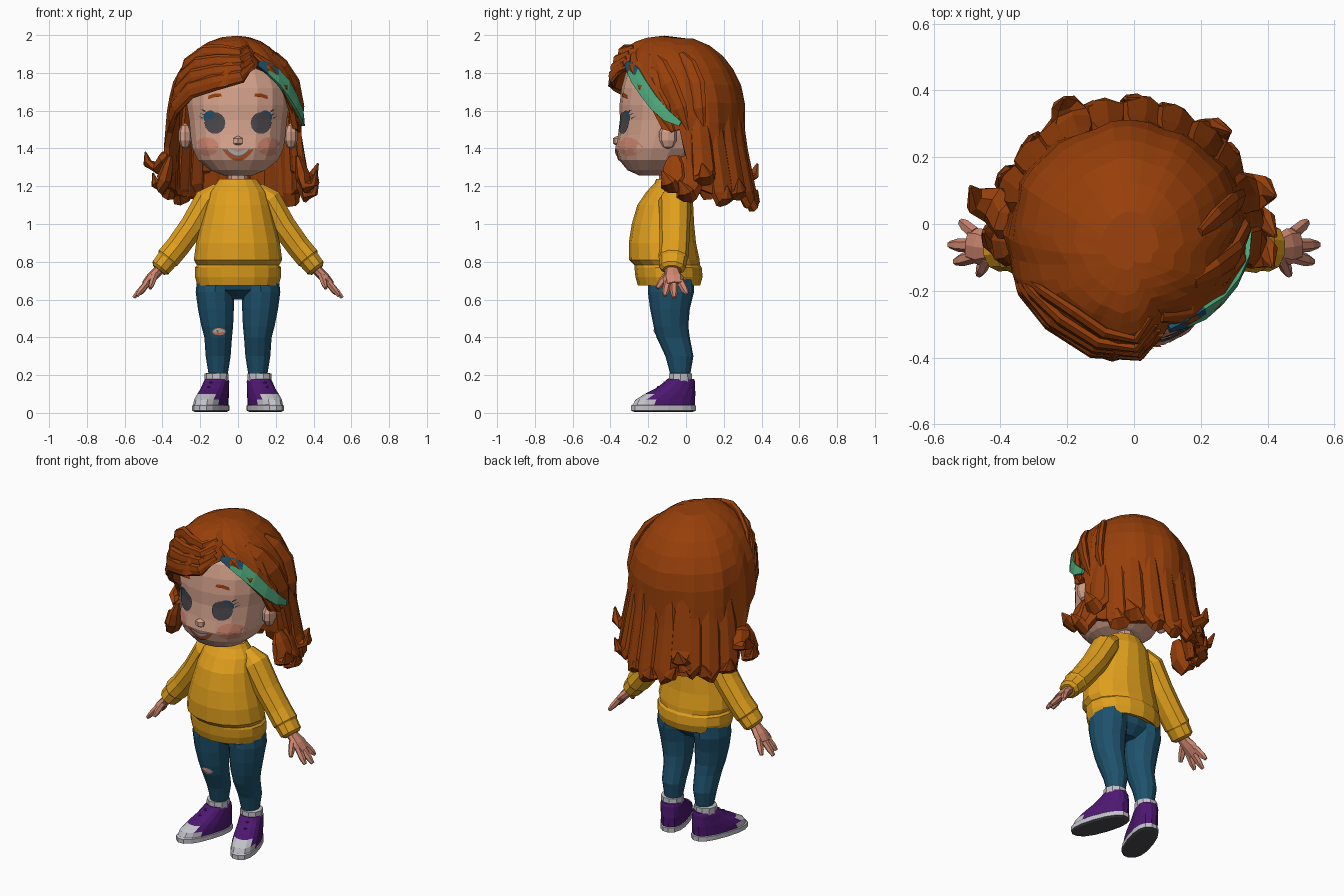
import bpy, bmesh, random
from math import sin, cos, pi, radians, copysign
from mathutils import Vector, Matrix
from mathutils.bvhtree import BVHTree

if "Cube" in bpy.data.objects:
    bpy.data.objects.remove(bpy.data.objects["Cube"], do_unlink=True)
random.seed(4)


def material(name, *rgb):
    m = bpy.data.materials.new(name)
    m.use_nodes = True
    m.diffuse_color = (*rgb, 1)
    m.node_tree.nodes["Principled BSDF"].inputs["Base Color"].default_value = (*rgb, 1)
    return m


HAIR = material("auburn_hair", .31, .05, .003)
SKIN = material("skin", .66, .36, .26)
PINK = material("rosy_skin", .62, .24, .16)
KNIT = material("mustard_knit", .75, .35, .012)
DENIM = material("blue_denim", .013, .083, .15)
PURPLE = material("purple_canvas", .075, .009, .165)
PALE = material("pale_rubber", .54, .54, .59)
DARK = material("dark_grey", .07, .065, .075)
GREEN = material("green_band", .08, .41, .21)
LIP = material("lip", .47, .11, .04)


def finish(name, bm, mats, rule=None, thick=0):
    """Turn a bmesh into a flat-shaded object, colouring faces by rule."""
    bmesh.ops.recalc_face_normals(bm, faces=bm.faces)
    if rule:
        for f in bm.faces:
            f.material_index = rule(f.calc_center_median())
    mesh = bpy.data.meshes.new(name)
    bm.to_mesh(mesh)
    ob = bpy.data.objects.new(name, mesh)
    bpy.context.collection.objects.link(ob)
    for m in mats:
        mesh.materials.append(m)
    if thick:
        mod = ob.modifiers.new("thickness", "SOLIDIFY")
        mod.thickness, mod.offset = thick, -1
    return ob


def skin_rings(bm, rings, closed=True, caps=True):
    """Bridge equal rows of points with quads."""
    rows = [[bm.verts.new(p) for p in r] for r in rings]
    n = len(rows[0])
    for a, b in zip(rows, rows[1:]):
        for i in range(n if closed else n - 1):
            j = (i + 1) % n
            bm.faces.new((a[i], a[j], b[j], b[i]))
    if caps:
        bm.faces.new(rows[0])
        bm.faces.new(rows[-1])
    return rows


def power(v, e):
    return copysign(abs(v) ** e, v)


def loft(name, rings, mats, n=14, e=1, rule=None, move=None):
    """Stack of ovals: z, centre x, centre y, half width, half depth."""
    bm = bmesh.new()
    turn = [2 * pi * i / n for i in range(n)]
    skin_rings(bm, [[(cx + rx * power(sin(t), e), cy - ry * power(cos(t), e), z)
                     for t in turn] for z, cx, cy, rx, ry in rings])
    ob = finish(name, bm, mats, rule)
    if move:
        ob.data.transform(move)
    return ob


def tube(name, pts, sizes, mat, side, n=8):
    """Swept oval along a path; sizes are (half width, half thickness)."""
    pts, rings = [Vector(p) for p in pts], []
    for i, (p, (w, t)) in enumerate(zip(pts, sizes)):
        along = (pts[min(i + 1, len(pts) - 1)] - pts[max(i - 1, 0)]).normalized()
        out = along.cross(Vector(side)).normalized()
        across = out.cross(along)
        rings.append([p + across * w * cos(2 * pi * k / n) + out * t * sin(2 * pi * k / n)
                      for k in range(n)])
    bm = bmesh.new()
    skin_rings(bm, rings)
    return finish(name, bm, [mat])


def ball(name, at, size, mat, seg=10):
    bm = bmesh.new()
    bmesh.ops.create_uvsphere(bm, u_segments=seg, v_segments=seg - 3, radius=1,
                              matrix=Matrix.LocRotScale(Vector(at), None, Vector(size)))
    return finish(name, bm, [mat])


def decal(name, target, outline, mat, lift=.005):
    """Thin plate projected from the front onto a target mesh."""
    bm = bmesh.new()
    bm.from_mesh(target.data)
    tree = BVHTree.FromBMesh(bm)
    bm.free()
    mx = sum(p[0] for p in outline) / len(outline)
    mz = sum(p[1] for p in outline) / len(outline)
    rings = []
    for k in (.05, .35, .7, 1):
        ring = []
        for x, z in outline:
            x, z = mx + (x - mx) * k, mz + (z - mz) * k
            hit = tree.ray_cast(Vector((x, -2, z)), Vector((0, 1, 0)))[0]
            ring.append((x, (hit.y if hit else -.2) - lift, z))
        rings.append(ring)
    bm = bmesh.new()
    rows = skin_rings(bm, rings, caps=False)
    bm.faces.new(rows[0])
    return finish(name, bm, [mat])


def oval(x, z, rx, rz, n=14):
    return [(x + rx * cos(2 * pi * i / n), z + rz * sin(2 * pi * i / n)) for i in range(n)]


def lerp_table(table, key):
    for a, b in zip(table, table[1:]):
        if a[0] <= key <= b[0]:
            f = (key - a[0]) / (b[0] - a[0])
            return [u + (v - u) * f for u, v in zip(a[1:], b[1:])]
    return table[0][1:] if key < table[0][0] else table[-1][1:]


# Head, neck and ears
head = loft("head", [(1.258, 0, -.17, .08, .08), (1.285, 0, -.165, .15, .145), (1.34, 0, -.15, .215, .205),
                     (1.4, 0, -.13, .245, .245), (1.47, 0, -.11, .255, .25), (1.55, 0, -.1, .262, .25),
                     (1.63, 0, -.09, .275, .262), (1.72, 0, -.08, .275, .262), (1.8, 0, -.08, .24, .24),
                     (1.87, 0, -.08, .15, .16), (1.91, 0, -.08, .05, .05)], [SKIN], 18, .92)
loft("neck", [(1.15, 0, -.08, .06, .06), (1.3, 0, -.09, .055, .055)], [SKIN], 10)
ball("nose", (0, -.365, 1.44), (.034, .026, .027), SKIN, 6)
for s, label in ((1, "left"), (-1, "right")):
    ball(label + "_ear", (s * .28, -.095, 1.465), (.037, .05, .07), SKIN, 8)
    # Painted face
    decal(label + "_blush", head, oval(s * .165, 1.41, .062, .05), PINK, .004)
    decal(label + "_iris", head, oval(s * .125 + (-.022 if s < 0 else .02), 1.565, .036, .036), DENIM, .005)
    decal(label + "_pupil", head, oval(s * .122, 1.535, .055, .058), DARK, .0075)
    decal(label + "_brow", head, [(s * x, z) for x, z in
          ((.085, 1.675), (.12, 1.672), (.16, 1.66), (.155, 1.68), (.12, 1.692), (.09, 1.69))], HAIR)
    for k in range(3):
        x, z = s * (.172 + .006 * k), 1.59 - .018 * k
        decal(label + "_lash", head, [(x, z), (x + s * .025, z + .018), (x, z + .008)], DARK)
decal("eye_glint", head, oval(-.15, 1.575, .022, .022), DENIM, .0095)


def smile(w, top, low):
    xs = [w * (i / 5 - 1) for i in range(11)]
    arch = [1 - (x / w) ** 2 for x in xs]
    return ([(x, 1.4 - top * a) for x, a in zip(xs, arch)]
            + [(x, 1.398 - low * a) for x, a in list(zip(xs, arch))[::-1]])


decal("mouth", head, smile(.085, .018, .066), LIP, .005)
decal("teeth", head, smile(.06, .024, .036), PALE, .008)

# Hair shell: half width, centre y and half depth by height
SHELL = [(1.05, .36, .0, .35), (1.2, .385, -.02, .355), (1.35, .375, -.03, .345), (1.5, .368, -.035, .345),
         (1.63, .362, -.045, .355), (1.75, .335, -.06, .345), (1.85, .28, -.075, .305), (1.92, .215, -.085, .25),
         (1.965, .145, -.09, .18), (1.988, .08, -.09, .11), (2.0, 0, -.09, 0)]
# Lower hair edge by angle from the front, positive to the left
EDGE = [(-180, 1.13), (-120, 1.15), (-98, 1.2), (-88, 1.46), (-75, 1.5), (-60, 1.6), (-40, 1.7), (-8, 1.73),
        (12, 1.79), (25, 1.84), (42, 1.79), (52, 1.72), (60, 1.65), (66, 1.55), (75, 1.48), (90, 1.5),
        (99, 1.2), (120, 1.15), (180, 1.13)]
# Flatter front beyond the parting
FLAT = [(-180, 1), (14, 1), (23, .84), (70, .84), (90, 1), (180, 1)]


def on_hair(a, z, lift=0):
    rx, cy, ry = lerp_table(SHELL, z)
    t = radians(a)
    x = (rx + lift) * sin(t)
    return Vector((x * (.94 if x > 0 else 1) - .01, cy - (ry + lift) * cos(t) * lerp_table(FLAT, a)[0], z))


bm = bmesh.new()
columns, rows = 40, 10
rings = []
for r in range(1, rows + 1):
    ring = []
    for c in range(columns):
        a = -180 + 360 * c / columns
        low = lerp_table(EDGE, a)[0]
        f = r / rows
        wave = .008 * f * (sin(c * 2.1) + sin(c * .9 + r * .4))
        ring.append(on_hair(a, 2 - (2 - low) * f ** 1.7, wave))
    rings.append(ring)
grid = skin_rings(bm, rings, caps=False)
bm.faces.new(grid[0])
finish("hair_shell", bm, [HAIR], thick=.03)

# Swept fringe from the side parting
for k in range(4):
    path = [(20, 1.85), (5, 1.78), (-20, 1.75), (-45, 1.71), (-63, 1.62), (-76, 1.51)]
    pts = [on_hair(a, z + k * (.028 + .012 * i * (i < 5)), -.002) for i, (a, z) in enumerate(path)]
    sizes = [(.015, .01), (.035, .016), (.045, .02), (.048, .02), (.042, .018), (.006, .006)]
    tube("fringe_lock", pts, sizes, HAIR, (0, 0, 1))

# Parted side sweep on the left
for k in range(3):
    path = [(26 + 38 * k, 1.9), (42 + 32 * k, 1.84), (58 + 25 * k, 1.74), (74 + 17 * k, 1.61), (84 + 14 * k, 1.49)]
    tube("side_lock", [on_hair(a, z, -.01) for a, z in path],
         [(.02, .012), (.05, .022), (.06, .024), (.05, .022), (.012, .01)], HAIR, (.5, 1, 0))

# Curled ends: angle, lowest height, outward flare
CURLS = [(-84, 1.17, .05), (-98, 1.28, .12), (-112, 1.14, .04), (-129, 1.12, .03), (-145, 1.15, .03),
         (-153, 1.22, .09), (-168, 1.1, .025), (175, 1.08, .03), (159, 1.1, .02), (142, 1.14, .06),
         (126, 1.1, .03), (110, 1.22, .09), (96, 1.13, .07), (84, 1.18, .08)]
for a, low, flare in CURLS:
    t = radians(a)
    start = 1.36 if abs(a) < 100 else 1.64
    twist = random.uniform(-6, 6)
    pts = [on_hair(a, start, -.025), on_hair(a, (start + low) / 2 + .04, -.014), on_hair(a, low + .07, -.002),
           on_hair(a + twist, low + .015, flare * .35), on_hair(a + twist, low + .04, flare * .85),
           on_hair(a + twist * 2, low + .1, .01 + flare)]
    sizes = [(.03, .012), (.062, .03), (.07, .042), (.06, .036), (.042, .024), (.006, .005)]
    tube("hair_curl", pts, sizes, HAIR, (cos(t), sin(t), 0), 7)

# Headband
BAND = [(25, 1.85, .012), (36, 1.825, .03), (46, 1.785, .04), (56, 1.72, .04),
        (66, 1.645, .036), (79, 1.575, .028), (91, 1.53, .012)]
bm = bmesh.new()
skin_rings(bm, [[on_hair(a + w * 90 * k, z + w * k, .02) for k in (-1, 0, 1)] for a, z, w in BAND],
           closed=False, caps=False)
finish("headband", bm, [GREEN, DENIM], lambda c: int(c.z > 1.79), thick=.015)

# Sweater body
loft("sweater", [(.69, 0, -.09, .19, .14), (.675, 0, -.09, .215, .165), (.72, 0, -.09, .228, .178),
                 (.77, 0, -.095, .228, .178), (.782, 0, -.1, .218, .174), (.81, 0, -.115, .234, .187),
                 (.9, 0, -.125, .222, .178), (1, 0, -.122, .195, .165), (1.1, 0, -.11, .17, .148),
                 (1.17, 0, -.09, .15, .12), (1.215, 0, -.08, .115, .088), (1.238, 0, -.08, .1, .078),
                 (1.2, 0, -.08, .065, .06)], [KNIT], 16)

# Trousers seat
loft("trouser_seat", [(.6, 0, -.07, .05, .05), (.65, 0, -.08, .18, .11), (.72, 0, -.085, .2, .13)], [DENIM])

for s, label in ((1, "left"), (-1, "right")):
    # Sleeve with cuff
    arm = [(.1, -.06, 1.18), (.16, -.06, 1.125), (.24, -.06, .99), (.32, -.062, .88), (.37, -.067, .82),
           (.375, -.068, .812), (.41, -.072, .768), (.42, -.073, .756)]
    tube(label + "_sleeve", [(s * x, y, z) for x, y, z in arm],
         [(.05, .045), (.085, .075), (.082, .07), (.078, .067), (.08, .067), (.073, .06), (.07, .056), (.05, .04)],
         KNIT, (0, 1, 0), 10)
    # Hand and fingers
    palm = [(.4, -.072, .78), (.43, -.072, .745), (.46, -.068, .715), (.49, -.062, .68)]
    tube(label + "_palm", [(s * x, y, z) for x, y, z in palm],
         [(.038, .028), (.04, .027), (.055, .027), (.05, .022)], PINK, (0, 1, 0))
    for base, tip in (((.44, -.1, .73), (.465, -.152, .66)), ((.475, -.095, .695), (.535, -.113, .62)),
                      ((.48, -.065, .69), (.552, -.062, .61)), ((.475, -.03, .695), (.518, .006, .63))):
        a, b = (Vector((s * p[0], p[1], p[2])) for p in (base, tip))
        tube(label + "_finger", [a, a.lerp(b, .65), b], [(.022, .019), (.02, .017), (.011, .01)],
             PINK, (0, 1, 0), 6)
    # Leg
    leg = loft(label + "_leg", [(.2, s * .105, -.03, .05, .052), (.3, s * .105, -.035, .066, .074),
                                (.4, s * .105, -.068, .073, .088), (.46, s * .11, -.08, .084, .092),
                                (.55, s * .117, -.085, .095, .105), (.64, s * .122, -.08, .102, .122),
                                (.72, s * .115, -.08, .1, .122)], [DENIM], 12)
    if s < 0:
        decal("knee_tear", leg, oval(-.1, .43, .036, .02, 9), PINK, .004)
        decal("knee_threads", leg, oval(-.1, .434, .032, .008, 8), PALE, .008)
    # Sock and shoe, toes turned out
    place = Matrix.Translation((s * .11, -.02, 0)) @ Matrix.Rotation(s * radians(19), 4, "Z")
    loft(label + "_sock", [(.13, 0, -.01, .055, .058), (.155, 0, -.01, .064, .066), (.208, 0, -.01, .064, .064),
                           (.212, 0, -.01, .045, .045)], [PALE], 10, move=place)
    loft(label + "_sole", [(.006, 0, -.105, .066, .165), (.012, 0, -.105, .077, .182), (.038, 0, -.105, .077, .182),
                           (.044, 0, -.105, .07, .172)], [PALE, DARK], 16, .85,
         lambda c: int(c.z < .01), place)
    loft(label + "_shoe", [(.036, 0, -.105, .073, .176), (.07, 0, -.095, .073, .166), (.1, 0, -.068, .071, .14),
                           (.13, 0, -.038, .067, .107), (.165, 0, -.013, .064, .08), (.18, 0, -.008, .058, .07)],
         [PURPLE, PALE], 16, .85, lambda c: int(c.y < -.2 and c.z < .09), place)
    for k in range(3):
        y, z = -.17 + .035 * k, .112 + .024 * k
        lace = tube(label + "_lace", [(-.04, y + .03, z - .008), (0, y, z), (.04, y + .03, z - .008)],
                    [(.007, .007)] * 3, PURPLE, (0, 0, 1), 6)
        lace.data.transform(place)
